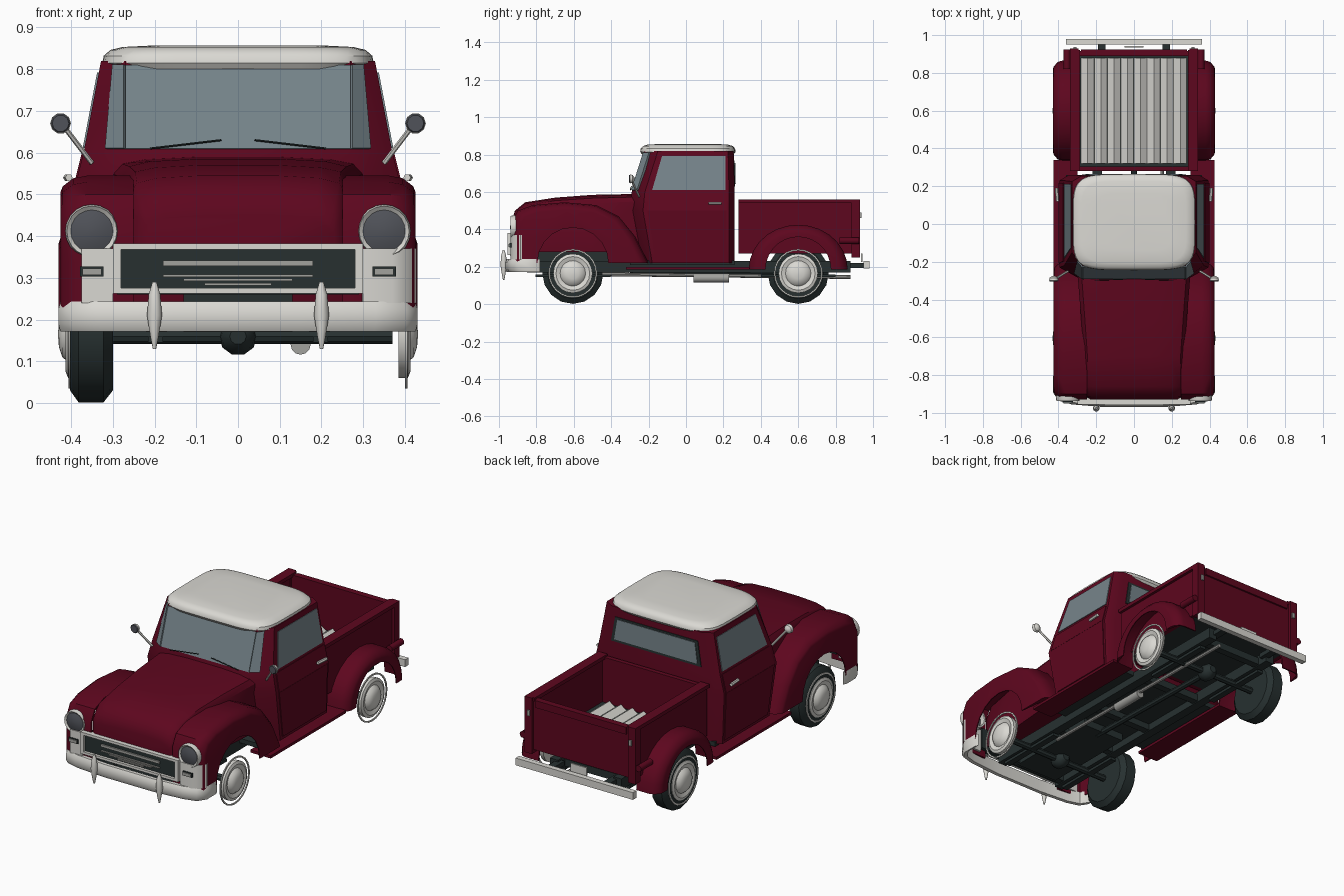
import bpy, bmesh
from math import sin, cos, pi, radians
from mathutils import Vector

if "Cube" in bpy.data.objects:
    bpy.data.objects.remove(bpy.data.objects["Cube"])


def material(name, *rgb):
    m = bpy.data.materials.new(name)
    m.use_nodes = True
    m.diffuse_color = (*rgb, 1)
    m.node_tree.nodes["Principled BSDF"].inputs["Base Color"].default_value = (*rgb, 1)
    return m


RED = material("dark red paint", .11, .002, .013)
WHITE = material("off white", .7, .69, .65)
DARK = material("dark rubber and frame", .02, .03, .03)
GLASS = material("window glass", .18, .23, .255)
LENS = material("lamp lens grey", .08, .085, .1)
METAL = material("grey metal", .36, .36, .34)


def loft(name, mat, rings, both=False, closed=False):
    """Skin a list of equal rings; both=True also builds the mirrored part."""
    n, count = len(rings[0]), len(rings)
    faces = []
    for i in range(count if closed else count - 1):
        a, b = i * n, (i + 1) % count * n
        faces += [(a + j, a + (j + 1) % n, b + (j + 1) % n, b + j) for j in range(n)]
    if not closed:
        faces += [tuple(range(n)), tuple(range((count - 1) * n, count * n))]
    for s in ((1, -1) if both else (1,)):
        me = bpy.data.meshes.new(name)
        me.from_pydata([(p[0] * s, p[1], p[2]) for r in rings for p in r], [], faces)
        bm = bmesh.new()
        bm.from_mesh(me)
        bmesh.ops.recalc_face_normals(bm, faces=bm.faces)
        for f in bm.faces:
            f.smooth = True
        bm.to_mesh(me)
        bm.free()
        me.set_sharp_from_angle(angle=radians(38))
        me.materials.append(mat)
        label = name if not both else ("left_" if s > 0 else "right_") + name
        bpy.context.collection.objects.link(bpy.data.objects.new(label, me))


def box(name, mat, x0, x1, y0, y1, z0, z1, both=False):
    loft(name, mat, [[(x0, y0, z), (x1, y0, z), (x1, y1, z), (x0, y1, z)] for z in (z0, z1)], both)


def lathe(name, mat, origin, axis, profile, n=16, both=False, closed=False):
    """Rings of (distance along axis, radius)."""
    axis, origin = Vector(axis).normalized(), Vector(origin)
    q = axis.to_track_quat('Z', 'Y')
    turn = [2 * pi * i / n for i in range(n)]
    rings = [[origin + axis * d + q @ Vector((r * cos(a), r * sin(a), 0)) for a in turn]
             for d, r in profile]
    loft(name, mat, rings, both, closed)


def rod(name, mat, a, b, r, n=8, both=False):
    axis = Vector(b) - Vector(a)
    lathe(name, mat, a, axis, [(0, r), (axis.length, r)], n, both)


def plate(name, mat, quad, u0, u1, v0, v1, both=False, t=.004):
    """Thin plate over part of a four cornered face."""
    bl, br, tr, tl = map(Vector, quad)
    n = (br - bl).cross(tl - bl).normalized() * t
    pts = [bl.lerp(br, u).lerp(tl.lerp(tr, u), v)
           for u, v in ((u0, v0), (u1, v0), (u1, v1), (u0, v1))]
    loft(name, mat, [[p - n for p in pts], [p + n for p in pts]], both)


# Cab body, lofted upwards
def cab_ring(z, w, front, back):
    half = [(.27, front), (w, front + .07), (w, back - .03), (w - .05, back)]
    return [(x, y, z) for x, y in half] + [(-x, y, z) for x, y in reversed(half)]


cab = [cab_ring(*r) for r in ((.22, .385, -.25, .26), (.5, .395, -.3, .26),
                              (.6, .37, -.29, .26), (.82, .328, -.22, .255))]
loft("cab", RED, cab)
low, belt, top = cab[1:]


def face(a, b, i, j):
    return a[i], a[j], b[j], b[i]


# Windows and doors
plate("windshield", GLASS, face(belt, top, 7, 0), 0, 1, .04, .95)
plate("windshield_corner", GLASS, face(belt, top, 0, 1), 0, .45, .04, .95, True, .008)
plate("door_window", GLASS, face(belt, top, 1, 2), .08, .96, .05, .87, True)
plate("rear_window_seal", DARK, face(belt, top, 4, 3), .06, .94, .14, .76)
plate("rear_window", GLASS, face(belt, top, 4, 3), .09, .91, .2, .71, t=.007)
plate("door_upper_panel", RED, face(low, belt, 1, 2), .05, .97, 0, .97, True)
plate("door_lower_panel", RED, face(cab[0], low, 1, 2), .05, .97, .06, 1, True)
rod("door_handle", WHITE, (.405, .12, .54), (.41, .19, .54), .009, 6, True)
rod("wiper", DARK, (.21, -.298, .61), (.04, -.292, .63), .0025, 5, True)


# Roof, rounded rectangle rings
def roof_ring(z, k):
    pts = []
    for i in range(40):
        c, s = cos(pi * i / 20), sin(pi * i / 20)
        power = lambda v: abs(v) ** .4 * (1 if v > 0 else -1)
        pts.append((.325 * k * power(c), .01 + .255 * k * power(s), z))
    return pts


loft("roof", WHITE, [roof_ring(z, k) for z, k in
                     ((.8, .96), (.815, 1), (.832, .99), (.846, .94), (.853, .85), (.857, .6))])


# Hood
def hood_ring(y, w, side, crown):
    half = [(w, .28), (w, side), (.93 * w, side * .4 + crown * .6),
            (.75 * w, crown - .006), (.35 * w, crown)]
    return [(x, y, z) for x, z in half] + [(-x, y, z) for x, z in reversed(half)]


loft("hood", RED, [hood_ring(*r) for r in (
    (-.93, .23, .41, .45), (-.915, .25, .45, .5), (-.86, .26, .5, .545),
    (-.7, .265, .53, .57), (-.5, .28, .54, .585), (-.25, .3, .55, .59))])


# Hollow fenders: side profile shrinking at the outer edge, wheel arch cut in the side
def fender(name, outer, centre, wheel, radius, inner_x, steps):
    def skin(x, k):
        return [(x, centre[0] + (y - centre[0]) * k, centre[1] + (z - centre[1]) * k)
                for y, z in outer]

    last = len(outer) - 1
    rings = [skin(x, k) + skin(x, k - .03)[::-1] for x, k in [(inner_x, 1)] + steps[:2]]
    for x, k in steps[2:]:
        rings.append(skin(x, k) + [(x, wheel + radius * cos(pi * i / last),
                                    centre[1] + radius * sin(pi * i / last))
                                   for i in range(last + 1)])
    loft(name, RED, rings, True)


fender("front_fender", [(-.93, .22), (-.93, .34), (-.93, .44), (-.9, .5), (-.82, .53),
                        (-.65, .545), (-.48, .53), (-.36, .47), (-.27, .36), (-.23, .28), (-.2, .22)],
       (-.58, .22), -.605, .19, .25, [(.36, 1), (.395, .98), (.42, .92), (.425, .88)])
rear_arc = [(.6 - .265 * cos(pi * i / 14), .185 + .24 * sin(pi * i / 14)) for i in range(15)]
fender("rear_fender", rear_arc, (.6, .185), .6, .175, .3,
       [(.38, 1), (.405, .97), (.425, .88), (.43, .82)])

# Grille with frame and bars
box("grille_back", DARK, -.29, .29, -.94, -.9, .26, .38)
for z in (.262, .368):
    box("grille_frame_bar", WHITE, -.3, .3, -.955, -.92, z, z + .014)
box("grille_frame_end", WHITE, .28, .3, -.955, -.92, .262, .382, True)
box("grille_upper_bar", METAL, -.18, .18, -.948, -.935, .328, .342)
for i, z in enumerate((.285, .295, .305)):
    w = .08 + .05 * i
    box("grille_bar", METAL, -w, w, -.948, -.935, z - .003, z + .003)
box("turn_signal_rim", DARK, .322, .378, -.945, -.93, .303, .327, True)
box("turn_signal", METAL, .327, .373, -.95, -.93, .307, .323, True)

# White panels under the headlights, the left one wraps the corner
corner = [(.3, -.938), (.37, -.938), (.408, -.92), (.428, -.885)]
loft("left_corner_panel", WHITE, [[(x, y, .24), (x, y, .37), (x - .01, y + .03, .37),
                                   (x - .01, y + .03, .24)] for x, y in corner])
box("right_corner_panel", WHITE, -.375, -.3, -.938, -.91, .24, .37)

# Headlights
lamp = (.35, -.9, .412)
lathe("headlight_rim", WHITE, lamp, (0, -1, 0),
      [(-.03, .06), (.02, .064), (.038, .06), (.03, .05), (-.03, .05)], 20, True, True)
lathe("headlight_lens", LENS, lamp, (0, -1, 0), [(0, .052), (.03, .052), (.038, .03), (.04, .004)], 20, True)

# Front bumper and guards
path = [(.43, -.81), (.43, -.89), (.4, -.935), (.33, -.955), (.15, -.97)]
path += [(-x, y) for x, y in reversed(path)]
section = [(0, .19), (0, .225), (.01, .243), (.03, .243), (.03, .172), (.01, .172)]
loft("front_bumper", WHITE, [[(x * (1 - d), y + d, z) for d, z in section] for x, y in path])
lathe("bumper_guard", WHITE, (.2, -.975, .13), (0, 0, 1),
      [(0, .004), (.03, .01), (.08, .018), (.13, .014), (.16, .005)], 10, True)

# Cargo bed
box("bed_side", RED, .3, .325, .28, .92, .27, .55, True)
box("bed_rail", RED, .285, .34, .28, .92, .54, .56, True)
box("bed_front", RED, -.31, .31, .28, .305, .27, .55)
box("tailgate", RED, -.3, .3, .89, .915, .27, .55)
box("tailgate_rib", RED, -.28, .28, .91, .925, .51, .55)
box("bed_corner_post", RED, .295, .34, .885, .93, .25, .56, True)
box("bed_floor", DARK, -.3, .3, .29, .9, .27, .3)
for i in range(8):
    x = -.28 + .07 * i
    loft("bed_slat", WHITE, [[(x, y, .3), (x + .035, y, .325), (x + .068, y, .3)] for y in (.32, .88)])
box("tailgate_latch", METAL, .305, .32, .93, .938, .46, .49, True)
rod("tail_light", RED, (.355, .82, .34), (.355, .925, .34), .018, 10, True)

# Rear bumper and plate
box("rear_bumper", WHITE, -.36, .36, .95, .98, .19, .23)
box("bumper_bracket", DARK, .15, .19, .85, .95, .195, .22, True)
box("number_plate", WHITE, -.05, .05, .935, .943, .225, .27)

# Running boards
box("running_board", RED, .3, .425, -.32, .34, .185, .2, True)

# Wheels: tyres on the right side only, trims on both
for y in (-.605, .6):
    lathe("right_tyre", DARK, (-.352, y, .165), (-1, 0, 0),
          [(-.052, .1), (-.052, .135), (-.03, .163), (.03, .163), (.05, .135), (.052, .1)], 16)
    lathe("hubcap", WHITE, (.385, y, .165), (1, 0, 0),
          [(0, .105), (.022, .105), (.028, .09), (.02, .068), (.036, .055), (.044, .03), (.046, .004)],
          20, True)
    lathe("wheel_trim_ring", WHITE, (.4, y, .165), (1, 0, 0),
          [(0, .122), (.006, .122), (.006, .13), (0, .13)], 24, True, True)
    rod("axle", DARK, (-.38, y, .16), (.37, y, .16), .018)
    lathe("axle_housing", DARK, (0, y - .05, .16), (0, 1, 0),
          [(0, .02), (.02, .04), (.05, .046), (.08, .04), (.1, .02)], 10)
    box("leaf_spring", DARK, .18, .215, y - .2, y + .2, .145, .16, True)

# Chassis and exhaust
box("frame_rail", DARK, .17, .22, -.85, .88, .17, .23, True)
for y in (-.8, -.4, -.1, .3, .8):
    box("cross_member", DARK, -.2, .2, y - .02, y + .02, .175, .215)
box("cab_floor", DARK, -.36, .36, -.3, .26, .21, .235)
box("engine_block", DARK, -.13, .13, -.8, -.25, .17, .3)
rod("drive_shaft", DARK, (0, -.3, .18), (0, .6, .16), .016)
rod("muffler", METAL, (.15, .04, .14), (.15, .23, .14), .024, 12)
rod("exhaust_pipe", METAL, (.15, -.45, .16), (.15, .88, .145), .01)

# Side mirrors
rod("mirror_arm", WHITE, (.35, -.25, .575), (.415, -.29, .66), .006, 6, True)
lathe("mirror", WHITE, (.425, -.275, .67), (0, -1, 0), [(0, .008), (.01, .022), (.025, .025)], 10, True)
lathe("mirror_glass", LENS, (.425, -.299, .67), (0, -1, 0), [(0, .024), (.006, .02)], 10, True)
